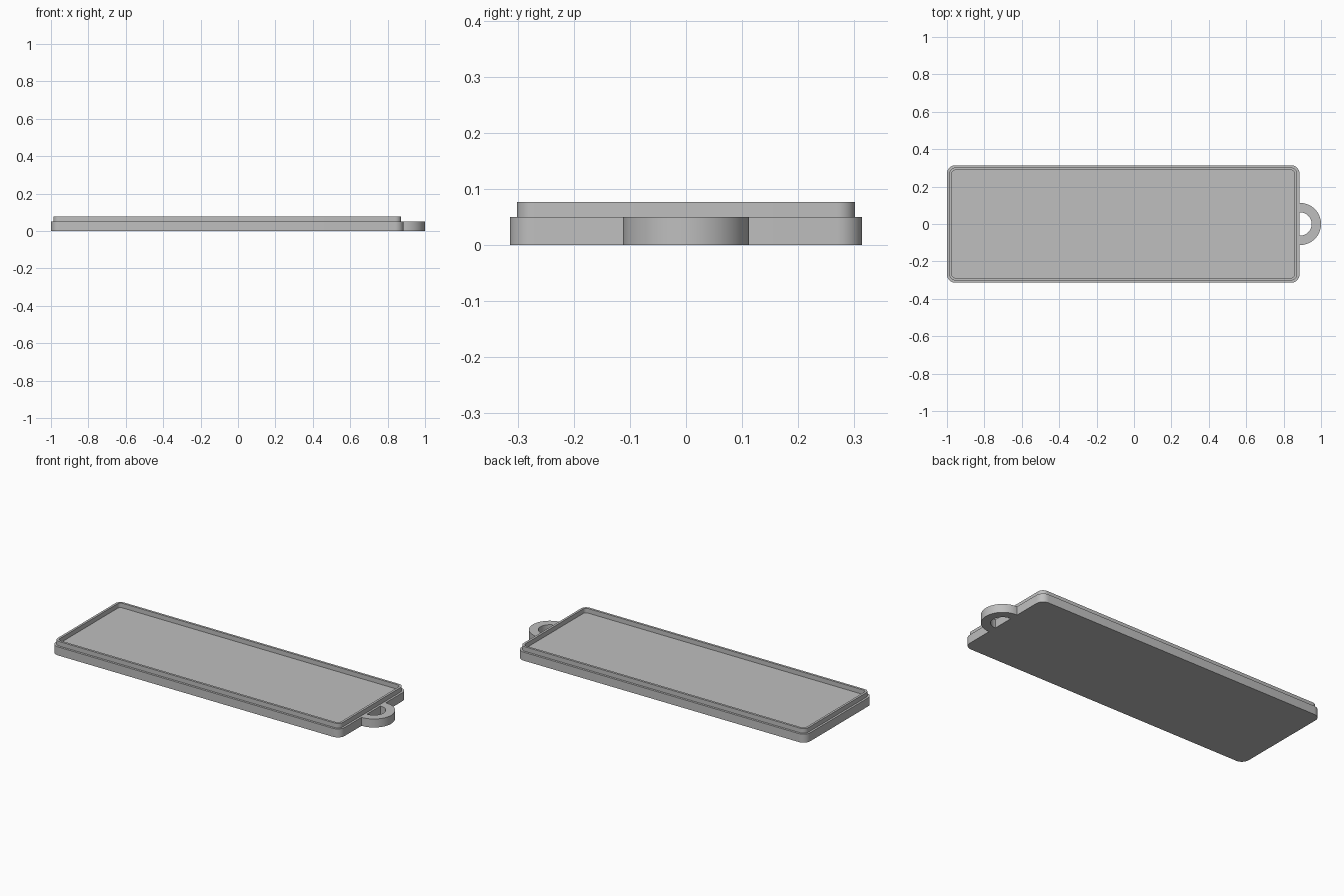
import bpy
import bmesh
from math import cos, sin, pi, radians

cube = bpy.data.objects.get("Cube")
if cube:
    bpy.data.objects.remove(cube, do_unlink=True)

LEFT, RIGHT, HALF_W = -1.0, 0.885, 0.314   # tray footprint
BASE_H, RIM_H = 0.05, 0.077
CORNER = 0.045
RING_OUT, RING_IN = 0.1125, 0.0625

grey = bpy.data.materials.new("plain grey")
grey.use_nodes = True
colour = (0.52, 0.52, 0.52, 1)
grey.diffuse_color = colour
grey.node_tree.nodes["Principled BSDF"].inputs["Base Color"].default_value = colour


def finish(bm, name):
    bmesh.ops.recalc_face_normals(bm, faces=bm.faces)
    mesh = bpy.data.meshes.new(name)
    bm.to_mesh(mesh)
    bm.free()
    mesh.materials.append(grey)
    obj = bpy.data.objects.new(name, mesh)
    bpy.context.collection.objects.link(obj)
    bpy.ops.object.select_all(action='DESELECT')
    obj.select_set(True)
    bpy.context.view_layer.objects.active = obj
    bpy.ops.object.shade_smooth_by_angle(angle=radians(30))
    return obj


def rounded_loop(bm, inset, z, steps=8):
    """Rounded rectangle of vertices, pulled in from the footprint."""
    r = CORNER - inset
    x0, x1, y1 = LEFT + CORNER, RIGHT - CORNER, HALF_W - CORNER
    centres = [(x1, y1), (x0, y1), (x0, -y1), (x1, -y1)]
    return [bm.verts.new((cx + r * cos(a), cy + r * sin(a), z))
            for q, (cx, cy) in enumerate(centres)
            for a in [(q + i / steps) * pi / 2 for i in range(steps + 1)]]


def bridge(bm, a, b):
    n = len(a)
    for i in range(n):
        j = (i + 1) % n
        bm.faces.new((a[i], a[j], b[j], b[i]))


# Tray: base plate, stepped ledge, raised rim and recessed floor
bm = bmesh.new()
profile = [(0, 0), (0, BASE_H), (0.0125, BASE_H), (0.0125, RIM_H),
           (0.026, RIM_H), (0.026, BASE_H)]
loops = [rounded_loop(bm, inset, z) for inset, z in profile]
for lower, upper in zip(loops, loops[1:]):
    bridge(bm, lower, upper)
bm.faces.new(loops[0])
bm.faces.new(loops[-1])
finish(bm, "tray")

# Hanging loop: half ring on the end of the tray
bm = bmesh.new()
section = [(RING_IN, 0), (RING_OUT, 0), (RING_OUT, BASE_H), (RING_IN, BASE_H)]
centre, steps = 1 - RING_OUT, 32
angles = [-pi / 2 + pi * i / steps for i in range(steps + 1)]
arcs = [[bm.verts.new((centre + r * cos(a), r * sin(a), z)) for r, z in section]
        for a in angles]
# Run both ends straight back to meet the tray wall
for arc, index in ((arcs[0], 0), (arcs[-1], len(arcs))):
    foot = [bm.verts.new((RIGHT, v.co.y, v.co.z)) for v in arc]
    arcs.insert(index if index == 0 else len(arcs), foot)
for a, b in zip(arcs, arcs[1:]):
    bridge(bm, a, b)
bm.faces.new(arcs[0])
bm.faces.new(arcs[-1])
finish(bm, "hanging_loop")
